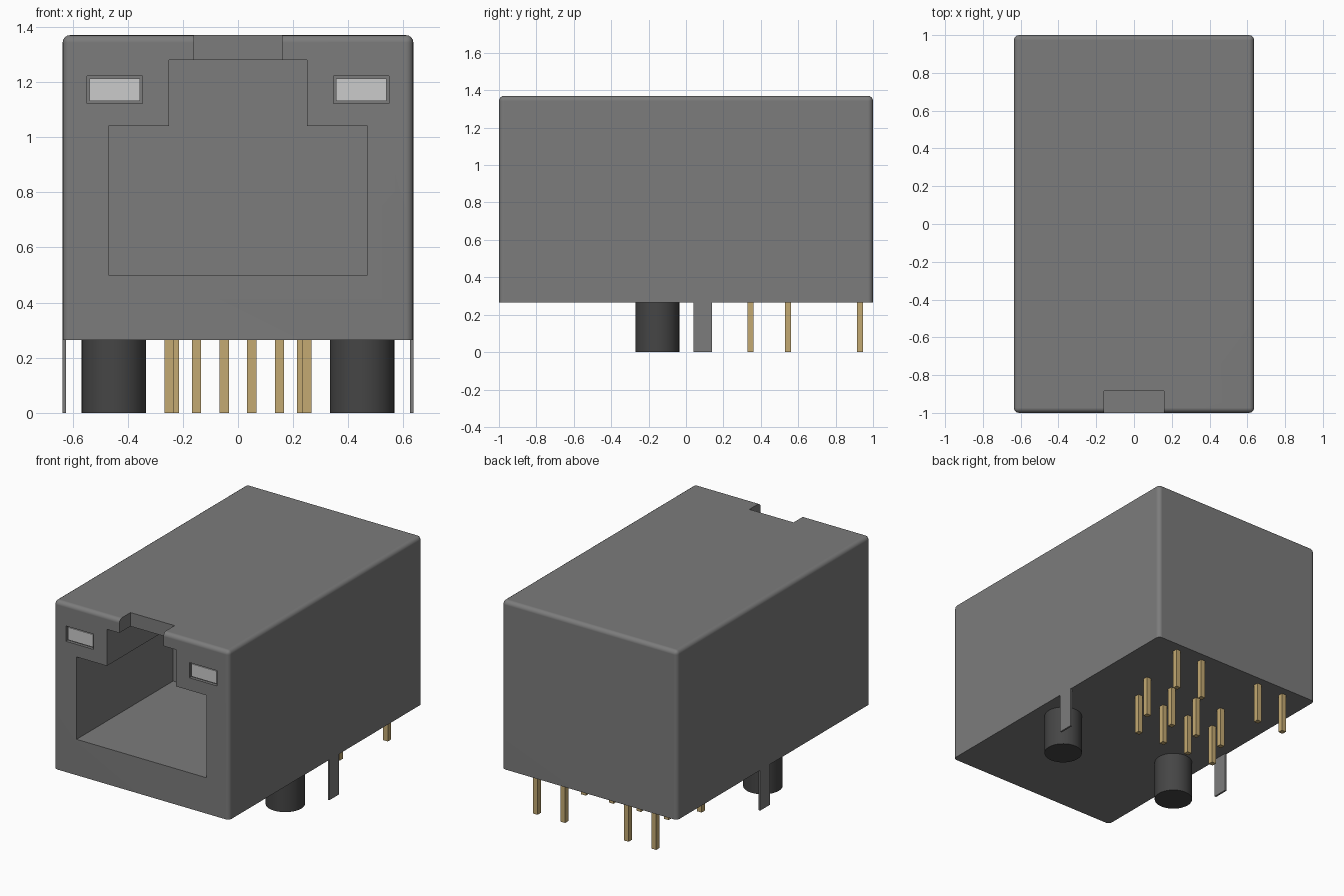
import bpy, bmesh, math

cube = bpy.data.objects.get("Cube")
if cube:
    bpy.data.objects.remove(cube, do_unlink=True)


def material(name, rgb):
    m = bpy.data.materials.new(name)
    m.use_nodes = True
    m.diffuse_color = (*rgb, 1)
    bsdf = next(n for n in m.node_tree.nodes if n.type == 'BSDF_PRINCIPLED')
    bsdf.inputs["Base Color"].default_value = (*rgb, 1)
    return m


GREY = material("housing grey", (0.2, 0.2, 0.2))
DARK = material("peg dark grey", (0.06, 0.06, 0.06))
GOLD = material("pin gold", (0.55, 0.40, 0.17))
PALE = material("lamp pale grey", (0.6, 0.6, 0.6))


def finish(name, bm, mat):
    bmesh.ops.recalc_face_normals(bm, faces=bm.faces)
    me = bpy.data.meshes.new(name)
    bm.to_mesh(me)
    bm.free()
    me.materials.append(mat)
    ob = bpy.data.objects.new(name, me)
    bpy.context.collection.objects.link(ob)
    return ob


def box(name, lo, hi, mat, bevel=0):
    bm = bmesh.new()
    bmesh.ops.create_cube(bm, size=1)
    for v in bm.verts:
        v.co = [(a + b) / 2 + c * (b - a) for a, b, c in zip(lo, hi, v.co)]
    if bevel:
        # round everything except the bottom rim
        edges = [e for e in bm.edges if max(v.co.z for v in e.verts) > lo[2] + 0.01]
        bmesh.ops.bevel(bm, geom=edges, offset=bevel, segments=4, profile=0.5,
                        affect='EDGES')
    return finish(name, bm, mat)


def prism(name, profile, y0, y1, mat):
    bm = bmesh.new()
    face = bm.faces.new([bm.verts.new((x, y0, z)) for x, z in profile])
    ext = bmesh.ops.extrude_face_region(bm, geom=[face])
    for v in ext["geom"]:
        if isinstance(v, bmesh.types.BMVert):
            v.co.y = y1
    return finish(name, bm, mat)


def activate(ob):
    bpy.ops.object.select_all(action='DESELECT')
    ob.select_set(True)
    bpy.context.view_layer.objects.active = ob


# Housing
BASE = 0.265
housing = box("housing", (-0.636, -1, BASE), (0.636, 1, 1.37), GREY, 0.027)

# Stepped socket, latch notch and lamp recesses
half = [(0.47, 0.5), (0.47, 1.04), (0.25, 1.04), (0.25, 1.28)]
outline = half + [(-x, z) for x, z in reversed(half)]
cutters = [prism("socket_cutter", outline, -1.1, 0.0, GREY),
           box("notch_cutter", (-0.16, -1.1, 1.2), (0.16, -0.885, 1.5), GREY)]
for s in (-1, 1):
    cutters.append(box("lamp_cutter", (s * 0.447 - 0.1, -1.1, 1.122),
                       (s * 0.447 + 0.1, -0.98, 1.222), GREY))

activate(housing)
for c in cutters:
    mod = housing.modifiers.new("cut", 'BOOLEAN')
    mod.operation = 'DIFFERENCE'
    mod.solver = 'EXACT'
    mod.object = c
    bpy.ops.object.modifier_apply(modifier=mod.name)
    bpy.data.objects.remove(c, do_unlink=True)
bpy.ops.object.shade_smooth_by_angle(angle=math.radians(30))
weighted = housing.modifiers.new("flat_faces", 'WEIGHTED_NORMAL')
weighted.keep_sharp = True

for side, s in (("left", 1), ("right", -1)):
    # Indicator lamp
    box(side + "_lamp", (s * 0.447 - 0.091, -0.992, 1.131),
        (s * 0.447 + 0.091, -0.978, 1.213), PALE)

    # Round mounting peg
    bm = bmesh.new()
    bmesh.ops.create_cone(bm, cap_ends=True, segments=48, radius1=0.117,
                          radius2=0.117, depth=BASE)
    bmesh.ops.translate(bm, vec=(s * 0.45, -0.153, BASE / 2), verts=bm.verts)
    peg = finish(side + "_peg", bm, DARK)
    activate(peg)
    bpy.ops.object.shade_smooth_by_angle(angle=math.radians(30))

    # Thin shield tab
    x0, x1 = sorted((s * 0.624, s * 0.636))
    box(side + "_shield_tab", (x0, 0.04, 0), (x1, 0.14, BASE), GREY)

# Square contact pins
rows = {0.345: (-0.35, -0.15, 0.05, 0.25),
        0.545: (-0.25, -0.05, 0.15, 0.35),
        0.93: (-0.43, -0.23, 0.23, 0.43)}
R = 0.0165
for y, xs in rows.items():
    for x in xs:
        box("contact_pin", (x - R, y - R, 0), (x + R, y + R, BASE), GOLD)
